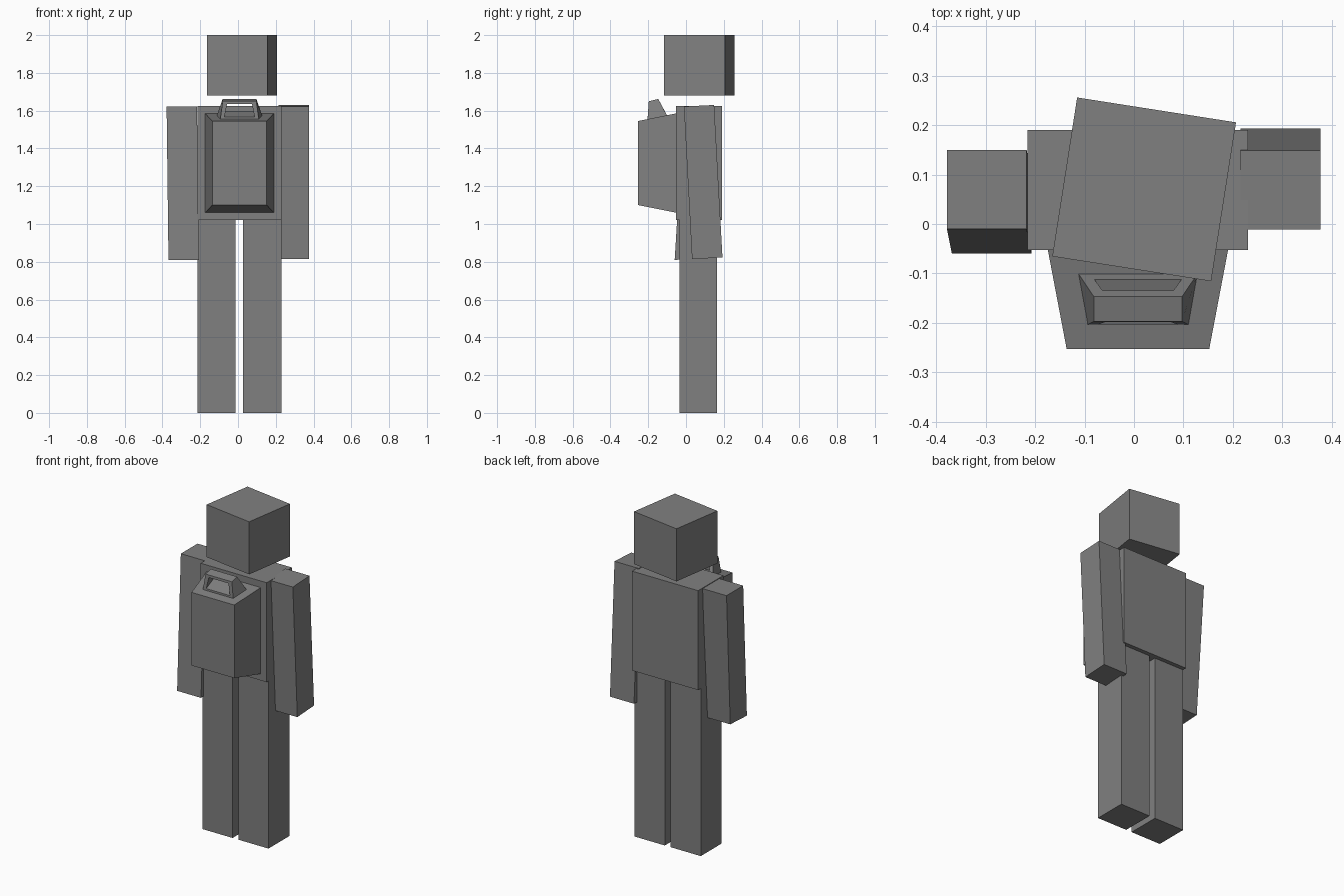
import bpy
import bmesh
from math import radians

if "Cube" in bpy.data.objects:
    bpy.data.objects.remove(bpy.data.objects["Cube"])

grey = bpy.data.materials.new("plain grey")
grey.diffuse_color = (0.216, 0.216, 0.216, 1)
grey.use_nodes = True
grey.node_tree.nodes["Principled BSDF"].inputs["Base Color"].default_value = grey.diffuse_color


def rings(name, loops, closed=False):
    """Skin a list of four-cornered loops; cap the ends unless closed on itself."""
    bm = bmesh.new()
    vs = [[bm.verts.new(p) for p in loop] for loop in loops]
    pairs = list(zip(vs, vs[1:])) + ([(vs[-1], vs[0])] if closed else [])
    for a, b in pairs:
        for i in range(4):
            j = (i + 1) % 4
            bm.faces.new((a[i], a[j], b[j], b[i]))
    if not closed:
        bm.faces.new(vs[0])
        bm.faces.new(vs[-1])
    bmesh.ops.recalc_face_normals(bm, faces=bm.faces[:])
    mesh = bpy.data.meshes.new(name)
    bm.to_mesh(mesh)
    bm.free()
    mesh.materials.append(grey)
    ob = bpy.data.objects.new(name, mesh)
    bpy.context.collection.objects.link(ob)
    return ob


def flat(x0, x1, y0, y1, z):
    return [(x0, y0, z), (x1, y0, z), (x1, y1, z), (x0, y1, z)]


def upright(y0, y1, z0, z1, bottom, top, cx=0.008):
    """Trapezoid facing the front: half widths at bottom and top."""
    return [(cx - bottom, y0, z0), (cx + bottom, y0, z0),
            (cx + top, y1, z1), (cx - top, y1, z1)]


# Head, turned a little
head = rings("head", [flat(-0.1625, 0.1625, -0.1625, 0.1625, z) for z in (-0.16, 0.16)])
head.location = (0.0205, 0.07, 1.84)
head.rotation_euler.z = radians(-8.9)

# Torso and legs
rings("torso", [flat(-0.215, 0.23, -0.053, 0.19, z) for z in (1.02, 1.625)])
for name, x in (("left_leg", -0.215), ("right_leg", 0.027)):
    rings(name, [flat(x, x + 0.203, -0.035, 0.165, z) for z in (0, 1.02)])

# Arms, one swung forward and one back
left = rings("left_arm", [
    [(-0.368, -0.06, 0.81), (-0.207, -0.06, 0.81), (-0.207, 0.1, 0.818), (-0.368, 0.1, 0.818)],
    flat(-0.378, -0.217, -0.01, 0.15, 1.623)])
right = rings("right_arm", [
    [(0.215, 0.032, 0.814), (0.377, 0.032, 0.814), (0.377, 0.193, 0.823), (0.215, 0.193, 0.823)],
    [(0.215, -0.011, 1.622), (0.377, -0.011, 1.622), (0.377, 0.149, 1.63), (0.215, 0.149, 1.63)]])

# Tapered backpack
rings("backpack", [
    upright(-0.253, -0.253, 1.10, 1.545, 0.144, 0.144),
    upright(-0.053, -0.053, 1.06, 1.585, 0.182, 0.182)])

# Carrying handle: a sloped frame with an opening through it
rings("backpack_handle", [
    upright(-0.204, -0.197, 1.546, 1.65, 0.103, 0.089),
    upright(-0.203, -0.198, 1.566, 1.635, 0.080, 0.066),
    upright(-0.112, -0.134, 1.597, 1.637, 0.088, 0.072),
    upright(-0.101, -0.147, 1.575, 1.662, 0.120, 0.089)], closed=True)
